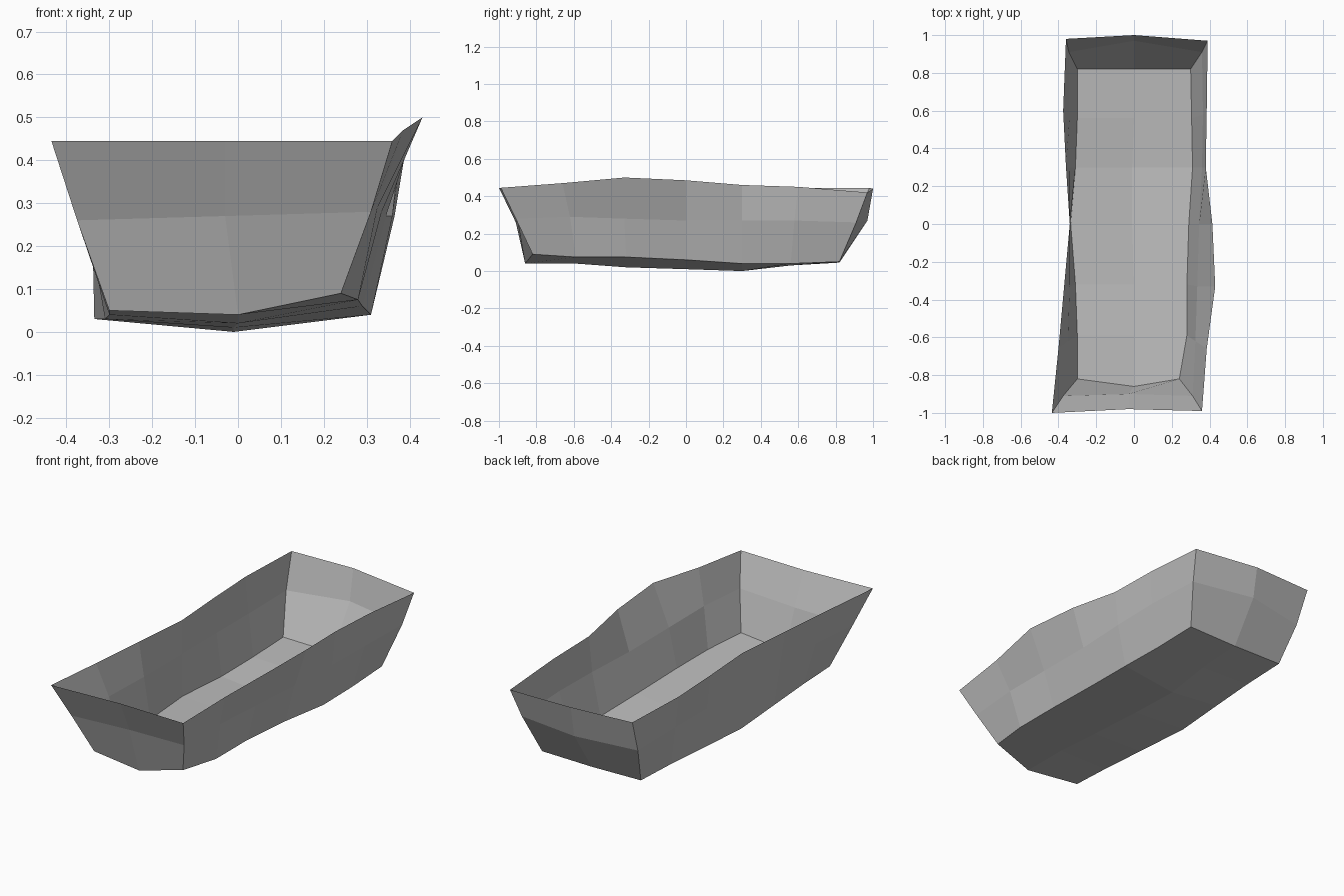
import bpy
import bmesh

default_cube = bpy.data.objects.get("Cube")
if default_cube:
    bpy.data.objects.remove(default_cube, do_unlink=True)


def make_material(name, color):
    material = bpy.data.materials.new(name)
    material.use_nodes = True
    material.diffuse_color = color
    material.node_tree.nodes["Principled BSDF"].inputs["Base Color"].default_value = color
    return material


def add_line(mesh, xs, ys, zs):
    """Add one lengthwise row of vertices, running from front to back."""
    return [mesh.verts.new(point) for point in zip(xs, ys, zs)]


def add_strip(mesh, first_line, second_line):
    """Join two neighbouring rows of vertices with quads."""
    for i in range(len(first_line) - 1):
        mesh.faces.new((first_line[i], first_line[i + 1],
                        second_line[i + 1], second_line[i]))


mesh = bmesh.new()

# Lengthwise stations of the rim, the middle of the walls and the floor
rim_y = [-.99, -.66, -.33, 0, .3, .6, .97]
wall_y = [-.91, -.62, -.33, 0, .3, .58, .91]
floor_y = [-.82, -.59, -.32, 0, .3, .56, .82]
keel_y = [-.86] + floor_y[1:]

# Rows around the hull, from the right rim under the floor to the left rim
right_rim = add_line(mesh, [-.435, -.4, -.37, -.34, -.36, -.375, -.36],
                     [-1] + rim_y[1:-1] + [.98], [.445] * 7)
right_wall = add_line(mesh, [-.375, -.35, -.34, -.34, -.34, -.34, -.345],
                      wall_y, [.26] * 7)
right_floor = add_line(mesh, [-.3, -.3, -.31, -.335, -.31, -.3, -.3],
                       floor_y, [.05, .04, .03, .03, .03, .04, .05])
keel = add_line(mesh, [0, 0, 0, -.01, -.01, 0, 0],
                keel_y, [.04, .04, .02, .01, 0, .03, .045])
left_floor = add_line(mesh, [.24, .28, .28, .29, .31, .305, .3],
                      floor_y, [.09, .075, .075, .06, .04, .04, .05])
left_wall = add_line(mesh, [.31, .325, .335, .345, .36, .365, .36],
                     wall_y, [.28, .29, .28, .27, .27, .27, .26])
left_rim = add_line(mesh, [.36, .385, .43, .415, .38, .385, .39],
                    rim_y, [.445, .47, .5, .485, .46, .45, .42])

hull_lines = [right_rim, right_wall, right_floor, keel,
              left_floor, left_wall, left_rim]
for first_line, second_line in zip(hull_lines, hull_lines[1:]):
    add_strip(mesh, first_line, second_line)


def add_end(station, top_point, wall_point):
    """Close one end with a grid of four panels."""
    top = mesh.verts.new(top_point)
    wall = mesh.verts.new(wall_point)
    rows = [
        [right_rim[station], top, left_rim[station]],
        [right_wall[station], wall, left_wall[station]],
        [right_floor[station], keel[station], left_floor[station]],
    ]
    for upper, lower in zip(rows, rows[1:]):
        add_strip(mesh, upper, lower)


# Front and back end panels
add_end(0, (-.03, -.98, .445), (-.03, -.9, .27))
add_end(-1, (0, 1, .44), (0, .97, .27))

# Consistent winding, with the floor facing down on the outside
bmesh.ops.recalc_face_normals(mesh, faces=mesh.faces[:])
mesh.normal_update()
keel_face = keel[3].link_faces[0]
if keel_face.normal.z > 0:
    bmesh.ops.reverse_faces(mesh, faces=mesh.faces[:])

# Thin open trough with flat faces
trough_data = bpy.data.meshes.new("open_trough")
mesh.to_mesh(trough_data)
mesh.free()
trough_data.materials.append(make_material("plain_grey", (.5, .5, .5, 1)))
trough = bpy.data.objects.new("open_trough", trough_data)
bpy.context.collection.objects.link(trough)
